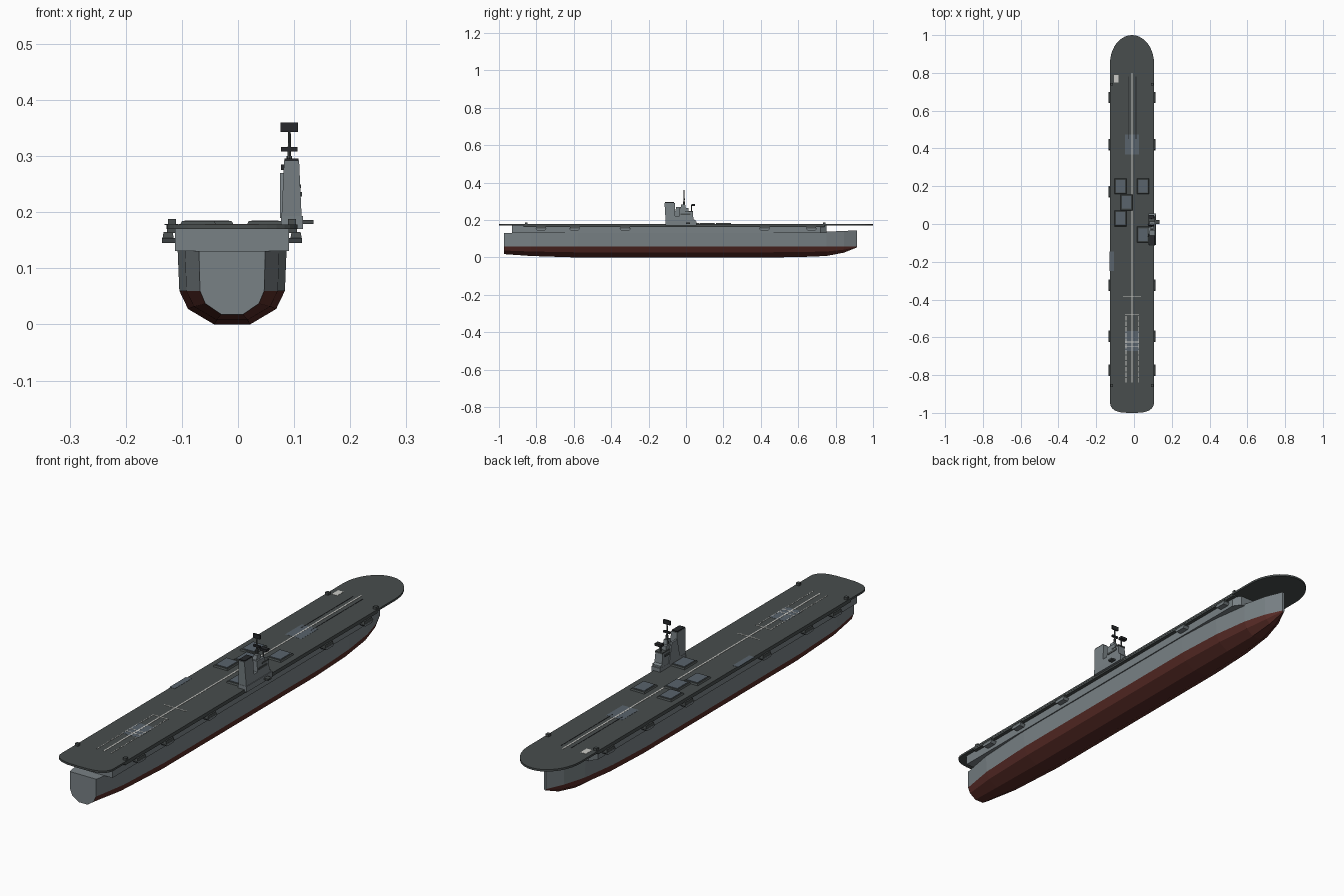
import bpy, bmesh, math

if "Cube" in bpy.data.objects:
    bpy.data.objects.remove(bpy.data.objects["Cube"])

C = -0.0105          # ship centreline
DECK = 0.178         # flight deck height


def material(name, r, g, b):
    m = bpy.data.materials.new(name)
    m.diffuse_color = (r, g, b, 1)
    m.use_nodes = True
    m.node_tree.nodes["Principled BSDF"].inputs["Base Color"].default_value = m.diffuse_color
    return m


GREY = material("hull_grey", 0.19, 0.22, 0.235)
RED = material("bottom_red", 0.10, 0.025, 0.02)
DARK = material("deck_dark", 0.065, 0.075, 0.075)
PANEL = material("panel_grey", 0.10, 0.125, 0.15)
WHITE = material("marking_white", 0.6, 0.6, 0.57)
BLACK = material("black", 0.02, 0.022, 0.025)


def finish(name, bm, *mats):
    bmesh.ops.recalc_face_normals(bm, faces=bm.faces[:])
    me = bpy.data.meshes.new(name)
    bm.to_mesh(me)
    bm.free()
    ob = bpy.data.objects.new(name, me)
    bpy.context.collection.objects.link(ob)
    for m in mats:
        me.materials.append(m)
    return ob


def box(name, x0, x1, y0, y1, z0, z1, mat, top=(1, 1), bottom=(1, 1)):
    """Box whose top or bottom can be scaled in x and y."""
    bm = bmesh.new()
    bmesh.ops.create_cube(bm, size=1)
    for v in bm.verts:
        s = top if v.co.z > 0 else bottom
        v.co = ((x0 + x1) / 2 + v.co.x * (x1 - x0) * s[0],
                (y0 + y1) / 2 + v.co.y * (y1 - y0) * s[1],
                z1 if v.co.z > 0 else z0)
    return finish(name, bm, mat)


def prism(name, pts, vec, mat):
    """Extrude a flat outline along a vector."""
    bm = bmesh.new()
    f = bm.faces.new([bm.verts.new(p) for p in pts])
    g = bmesh.ops.extrude_face_region(bm, geom=[f])
    bmesh.ops.translate(bm, vec=vec, verts=[e for e in g["geom"] if isinstance(e, bmesh.types.BMVert)])
    return finish(name, bm, mat)


def rod(name, x, y, z0, z1, r, mat):
    bm = bmesh.new()
    bmesh.ops.create_cone(bm, cap_ends=True, segments=8, radius1=r, radius2=r * 0.7, depth=z1 - z0)
    bmesh.ops.translate(bm, vec=(x, y, (z0 + z1) / 2), verts=bm.verts[:])
    return finish(name, bm, mat)


# Hull: stations of y, half width, keel height, sheer height
stations = [(-0.973, 0.059, 0.018, 0.131), (-0.83, 0.084, 0.008, 0.131),
            (-0.58, 0.097, 0.0, 0.131), (0.4, 0.097, 0.0, 0.131),
            (0.6, 0.087, 0.002, 0.132), (0.75, 0.066, 0.008, 0.138),
            (0.845, 0.038, 0.026, 0.142), (0.914, 0.005, 0.054, 0.145)]
bm = bmesh.new()
rings = []
for y, w, keel, sheer in stations:
    half = [(w, sheer), (w * 0.97, 0.06), (w * 0.81, keel + (0.06 - keel) * 0.46), (w * 0.33, keel)]
    ring = half + [(-x, z) for x, z in reversed(half)]
    rings.append([bm.verts.new((C + x, y, z)) for x, z in ring])
for a, b in zip(rings, rings[1:]):
    for i in range(8):
        j = (i + 1) % 8
        f = bm.faces.new((a[i], a[j], b[j], b[i]))
        f.material_index = 1 if 1 <= i <= 5 else 0
bm.faces.new(rings[0])
bm.faces.new(rings[-1])
finish("hull", bm, GREY, RED)

# Hangar block with narrowed bow end
hang = [(0.1015, -0.93), (0.1015, 0.72), (0.08, 0.75)]
prism("hangar", [(C + x, y, 0.131) for x, y in hang] + [(C - x, y, 0.131) for x, y in reversed(hang)],
      (0, 0, 0.04), GREY)

# Flight deck: elliptical bow, squarer stern
W = 0.1165
outline = [(C + W * math.cos(t), 0.85 + 0.15 * math.sin(t), 0.17)
           for t in [math.pi * i / 20 for i in range(21)]]
for i in range(17):
    t = math.pi + math.pi * i / 16
    c, s = math.cos(t), math.sin(t)
    outline.append((C + W * math.copysign(abs(c) ** 0.65, c), -0.94 - 0.06 * abs(s) ** 0.8, 0.17))
prism("flight_deck", outline, (0, 0, DECK - 0.17), DARK)

# Catwalks, gun sponsons and deck-edge directors on both sides
for s, side in ((-1, "left"), (1, "right")):
    def sbox(name, a, b, y0, y1, z0, z1, mat, **k):
        xs = sorted((C + s * a, C + s * b))
        box(f"{name}_{side}", *xs, y0, y1, z0, z1, mat, **k)
    sbox("catwalk", 0.1, 0.116, -0.87, 0.74, 0.163, 0.170, DARK)
    for y in (0.67, 0.42, 0.17, -0.325, -0.595, -0.775):
        if y == 0.17 and s > 0:
            continue
        sbox("sponson", 0.098, 0.125, y - 0.03, y + 0.03, 0.145, 0.154, GREY, bottom=(1, 0.7))
        sbox("sponson_rail", 0.104, 0.124, y - 0.027, y + 0.027, 0.154, 0.165, DARK, top=(0.8, 0.9))
    for y in (-0.855, 0.74):
        sbox("director", 0.1, 0.114, y - 0.007, y + 0.007, DECK, 0.188, DARK)

# Raised hatches
for x, y in ((-0.071, 0.2), (0.048, 0.2), (-0.04, 0.114), (-0.071, 0.03), (0.048, -0.056)):
    box("hatch_rim", x - 0.032, x + 0.032, y - 0.042, y + 0.042, DECK, 0.184, DARK, top=(0.9, 0.93))
    box("hatch_cover", x - 0.024, x + 0.024, y - 0.033, y + 0.033, 0.183, 0.1855, PANEL)


def mark(name, x0, x1, y0, y1, mat=WHITE, h=0.001):
    box(name, x0, x1, y0, y1, DECK - 0.001, DECK + h, mat)


# Lifts, catapult tracks and deck markings
for y in (0.42, -0.62):
    mark("lift", C - 0.036, C + 0.036, y - 0.053, y + 0.053, PANEL, 0.0005)
mark("edge_lift", -0.131, -0.107, -0.25, -0.145, PANEL)
mark("bow_panel", -0.106, -0.082, 0.75, 0.79)
mark("centre_line", C - 0.003, C + 0.003, -0.84, 0.8)
for s in (-1, 1):
    mark("catapult_track", C + s * 0.021 - 0.0015, C + s * 0.021 + 0.0015, 0.45, 0.78, BLACK)
    for i in range(12):
        y = -0.84 + i * 0.03
        mark("landing_dash", C + s * 0.032 - 0.0015, C + s * 0.032 + 0.0015, y, y + 0.024)
for y, w in ((-0.385, 0.048), (-0.48, 0.036), (-0.625, 0.036), (-0.65, 0.036)):
    mark("cross_line", C - w, C + w, y - 0.002, y + 0.002)

# Island: side profile extruded in x, tapering upward
IX = 0.0955
side = [(-0.108, DECK), (-0.115, 0.292), (-0.06, 0.292), (-0.058, 0.222), (-0.036, 0.222),
        (-0.036, 0.265), (0.012, 0.265), (0.014, 0.245), (0.036, 0.245), (0.04, 0.205), (0.05, 0.2), (0.05, DECK)]
island = prism("island", [(IX - 0.0185, y, z) for y, z in side], (0.037, 0, 0), GREY)
for v in island.data.vertices:
    v.co.x = IX + (v.co.x - IX) * (1 - 0.28 * (v.co.z - DECK) / 0.115)
box("island_base", 0.077, 0.116, -0.11, 0.055, 0.17, 0.193, GREY)
box("funnel_cap", IX - 0.0125, IX + 0.0125, -0.112, -0.064, 0.290, 0.296, BLACK)
box("bridge_wing", 0.076, 0.114, -0.03, 0.025, 0.228, 0.236, DARK)
box("bridge_windows", 0.078, 0.112, -0.005, 0.038, 0.243, 0.249, DARK)
box("island_gallery", 0.075, 0.083, -0.07, 0.0, 0.19, 0.27, GREY, top=(1, 0.5))
box("boat_platform", 0.09, 0.1345, 0.0, 0.022, 0.179, 0.186, DARK)
box("director_tower", 0.086, 0.104, -0.03, 0.0, 0.262, 0.282, GREY, top=(0.8, 0.7))

# Mast and radars
rod("mast", 0.0915, -0.01, 0.27, 0.345, 0.0035, DARK)
rod("mast_base", 0.0915, -0.01, 0.26, 0.3, 0.007, DARK)
box("air_radar", 0.076, 0.107, -0.013, -0.007, 0.343, 0.36, BLACK)
rod("radar_post", 0.0915, 0.03, 0.243, 0.28, 0.003, DARK)
box("search_radar", 0.077, 0.106, 0.03, 0.048, 0.275, 0.285, BLACK)
box("mast_yard", 0.077, 0.106, -0.014, -0.006, 0.308, 0.316, BLACK)
